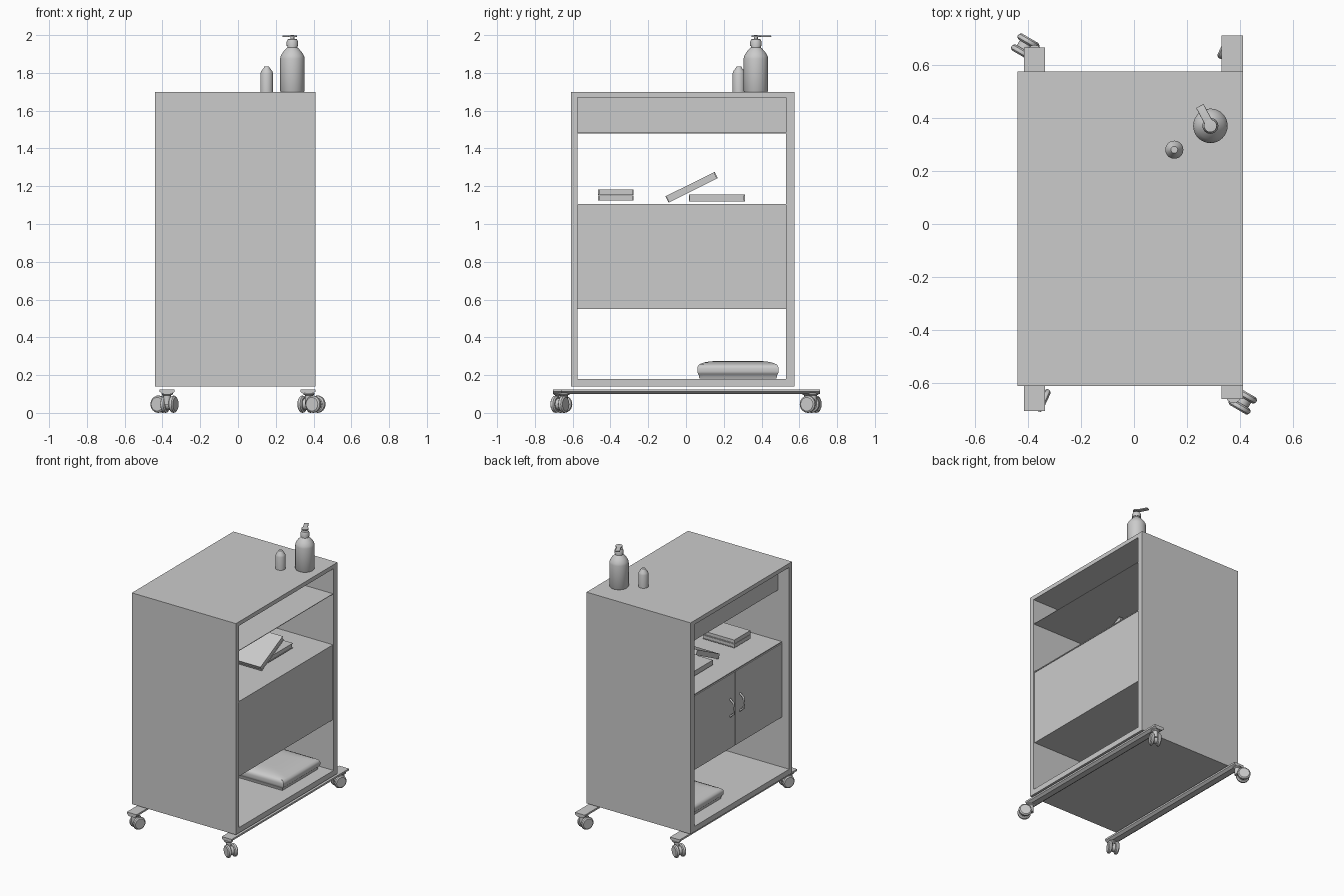
import bpy, bmesh
from math import pi, radians, atan2, cos, sin
from mathutils import Matrix, Vector

if "Cube" in bpy.data.objects:
    bpy.data.objects.remove(bpy.data.objects["Cube"])


def finish(bm, name, smooth=False):
    bmesh.ops.recalc_face_normals(bm, faces=bm.faces)
    me = bpy.data.meshes.new(name)
    bm.to_mesh(me)
    bm.free()
    ob = bpy.data.objects.new(name, me)
    bpy.context.collection.objects.link(ob)
    if smooth:
        bpy.ops.object.select_all(action='DESELECT')
        ob.select_set(True)
        bpy.context.view_layer.objects.active = ob
        bpy.ops.object.shade_smooth_by_angle(angle=radians(35))
    return ob


def box(name, x, y, z, bevel=0.0, rot_x=0.0):
    bm = bmesh.new()
    size = [b[1] - b[0] for b in (x, y, z)]
    mid = [(b[1] + b[0]) / 2 for b in (x, y, z)]
    bmesh.ops.create_cube(bm, size=1, matrix=Matrix.Diagonal((*size, 1)))
    if bevel:
        bmesh.ops.bevel(bm, geom=bm.edges[:], offset=bevel, segments=3, profile=0.5, affect='EDGES')
    bm.transform(Matrix.Translation(mid) @ Matrix.Rotation(rot_x, 4, 'X'))
    return finish(bm, name, bool(bevel))


def lathe(name, profile, matrix, steps=32):
    """Spin a (radius, height) profile around its local z axis."""
    bm = bmesh.new()
    vs = [bm.verts.new((r, 0, h)) for r, h in profile]
    es = [bm.edges.new(p) for p in zip(vs, vs[1:])]
    bmesh.ops.spin(bm, geom=vs + es, cent=(0, 0, 0), axis=(0, 0, 1), angle=2 * pi, steps=steps)
    bmesh.ops.remove_doubles(bm, verts=bm.verts[:], dist=1e-5)
    bm.transform(matrix)
    return finish(bm, name, True)


def pipe(name, points, radius):
    cu = bpy.data.curves.new(name, 'CURVE')
    cu.dimensions = '3D'
    cu.bevel_depth = radius
    cu.bevel_resolution = 3
    cu.use_fill_caps = True
    sp = cu.splines.new('POLY')
    sp.points.add(len(points) - 1)
    for p, co in zip(sp.points, points):
        p.co = (*co, 1)
    ob = bpy.data.objects.new(name, cu)
    bpy.context.collection.objects.link(ob)
    return ob


# Open cabinet shell
X = (-0.44, 0.41)
box('end_panel_front', X, (-0.61, -0.575), (0.14, 1.70))
box('end_panel_back', X, (0.53, 0.575), (0.14, 1.70))
box('cabinet_top', X, (-0.575, 0.53), (1.67, 1.70))
box('cabinet_floor', X, (-0.575, 0.53), (0.14, 0.18))

# Drawer fascia and tray, open on the other side
INNER = (-0.575, 0.53)
box('drawer_fascia', (-0.35, -0.34), INNER, (1.48, 1.67))
box('drawer_tray', (-0.34, 0.405), INNER, (1.48, 1.484))

# Cupboard with two doors and bowed handles
box('cupboard_body', (-0.37, 0.40), INNER, (0.55, 1.10))
box('middle_shelf', (-0.38, 0.405), INNER, (1.10, 1.107))
for side, y, hy in (('left', (-0.028, 0.53), 0.03), ('right', (-0.575, -0.032), -0.085)):
    box('door_' + side, (-0.382, -0.37), y, (0.55, 1.095))
    pipe('handle_' + side, [(-0.38, hy, 0.785), (-0.41, hy, 0.81), (-0.415, hy, 0.85),
                            (-0.41, hy, 0.89), (-0.38, hy, 0.915)], 0.007)

# Base rails: shallow channels with a tapered section
for name, x, y0, y1 in (('rail_left', -0.375, -0.705, 0.665), ('rail_right', 0.37, -0.66, 0.71)):
    bm = bmesh.new()
    section = [(-0.04, 0.125), (0.04, 0.125), (0.04, 0.112), (0.022, 0.099), (-0.022, 0.099), (-0.04, 0.112)]
    face = bm.faces.new([bm.verts.new((x + a, y0, h)) for a, h in section])
    ext = bmesh.ops.extrude_face_region(bm, geom=[face])
    bmesh.ops.translate(bm, vec=(0, y1 - y0, 0),
                        verts=[v for v in ext['geom'] if isinstance(v, bmesh.types.BMVert)])
    # extrusion keeps the starting face, so both ends are closed
    finish(bm, name)


# Twin-wheel casters swivelled to different angles
def caster(name, stem, hub, axis_angle):
    axis = Vector((cos(axis_angle), sin(axis_angle), 0))
    centre = Vector((*hub, 0.046))
    turn = axis.to_track_quat('Z', 'Y').to_matrix().to_4x4()
    for tag, s in (('a', -1), ('b', 1)):
        m = Matrix.Translation(centre + axis * s * 0.024) @ turn
        lathe(f'{name}_wheel_{tag}', [(0, -0.013), (0.036, -0.013), (0.044, -0.007), (0.046, 0),
                                      (0.044, 0.007), (0.036, 0.013), (0, 0.013)], m, 24)
    lathe(name + '_hub', [(0, -0.03), (0.03, -0.03), (0.03, 0.03), (0, 0.03)],
          Matrix.Translation(centre) @ turn, 16)
    lathe(name + '_stem', [(0, 0.045), (0.019, 0.045), (0.019, 0.092), (0.03, 0.098), (0.03, 0.104), (0, 0.104)],
          Matrix.Translation((*stem, 0)), 16)


for tag, s in (('left', 1), ('right', -1)):
    caster(f'caster_outer_{tag}', (-0.375 * s, 0.645 * s), (-0.41 * s, 0.668 * s), atan2(0.86, 0.5))
    caster(f'caster_inner_{tag}', (-0.375 * s, -0.672 * s), (-0.363 * s, -0.655 * s), radians(-25))

# Pump bottle
P = Vector((0.288, 0.37, 0))
lathe('pump_bottle', [(0, 1.70), (0.062, 1.70), (0.065, 1.705), (0.065, 1.875), (0.062, 1.89), (0.05, 1.91),
                      (0.034, 1.928), (0.026, 1.935), (0.026, 1.945), (0, 1.945)], Matrix.Translation(P))
lathe('pump_collar', [(0, 1.942), (0.03, 1.942), (0.03, 1.965), (0.024, 1.978), (0.01, 1.98),
                      (0.01, 1.99), (0.024, 1.99), (0.024, 1.998), (0, 2.0)], Matrix.Translation(P), 24)
nozzle = box('pump_nozzle', (-0.01, 0.085), (-0.016, 0.016), (1.989, 1.998), 0.003)
nozzle.matrix_world = Matrix.Translation(P) @ Matrix.Rotation(atan2(0.075, -0.04), 4, 'Z')

# Small bottle
lathe('small_bottle', [(0, 1.70), (0.034, 1.70), (0.034, 1.795), (0.03, 1.808), (0.015, 1.828),
                       (0.013, 1.833), (0, 1.833)], Matrix.Translation((0.152, 0.28, 0)))


# Books: two covers, a spine and a slightly smaller page block
def book(name, x, y, z, tilt=0.0):
    bm = bmesh.new()
    w, d, h = x[1] - x[0], y[1] - y[0], z[1] - z[0]
    parts = [((w, d, 0.004), (0, 0, h / 2 - 0.002)), ((w, d, 0.004), (0, 0, 0.002 - h / 2)),
             ((0.005, d, h), (-w / 2 + 0.0025, 0, 0)), ((w - 0.008, d - 0.008, h - 0.008), (0, 0, 0))]
    for size, pos in parts:
        bmesh.ops.create_cube(bm, size=1, matrix=Matrix.Translation(pos) @ Matrix.Diagonal((*size, 1)))
    mid = (sum(x) / 2, sum(y) / 2, sum(z) / 2)
    bm.transform(Matrix.Translation(mid) @ Matrix.Rotation(tilt, 4, 'X'))
    finish(bm, name)


book('stacked_book_lower', (-0.20, 0.06), (-0.465, -0.278), (1.124, 1.152))
book('stacked_book_upper', (-0.20, 0.06), (-0.465, -0.278), (1.154, 1.183))
book('flat_book', (-0.23, 0.23), (0.015, 0.312), (1.12, 1.156))
book('tilted_book', (-0.20, 0.26), (-0.116, 0.175), (1.176, 1.213), radians(26.5))

# Cushion on the bottom shelf, crowned towards the middle
bm = bmesh.new()
bmesh.ops.create_cube(bm, size=2)
bmesh.ops.subdivide_edges(bm, edges=bm.edges[:], cuts=15, use_grid_fill=True)
for v in bm.verts:
    x, y, z = v.co
    edge = max(abs(x), abs(y))
    height = 0.03 + 0.0175 * (1 - edge ** 6)
    bulge = 1 - 0.05 * abs(z) ** 3
    v.co = (-0.01 + 0.34 * x * bulge, 0.275 + 0.215 * y * bulge, 0.2275 + z * height)
    if z < -0.99:
        v.co.z = 0.181
finish(bm, 'cushion', True)
